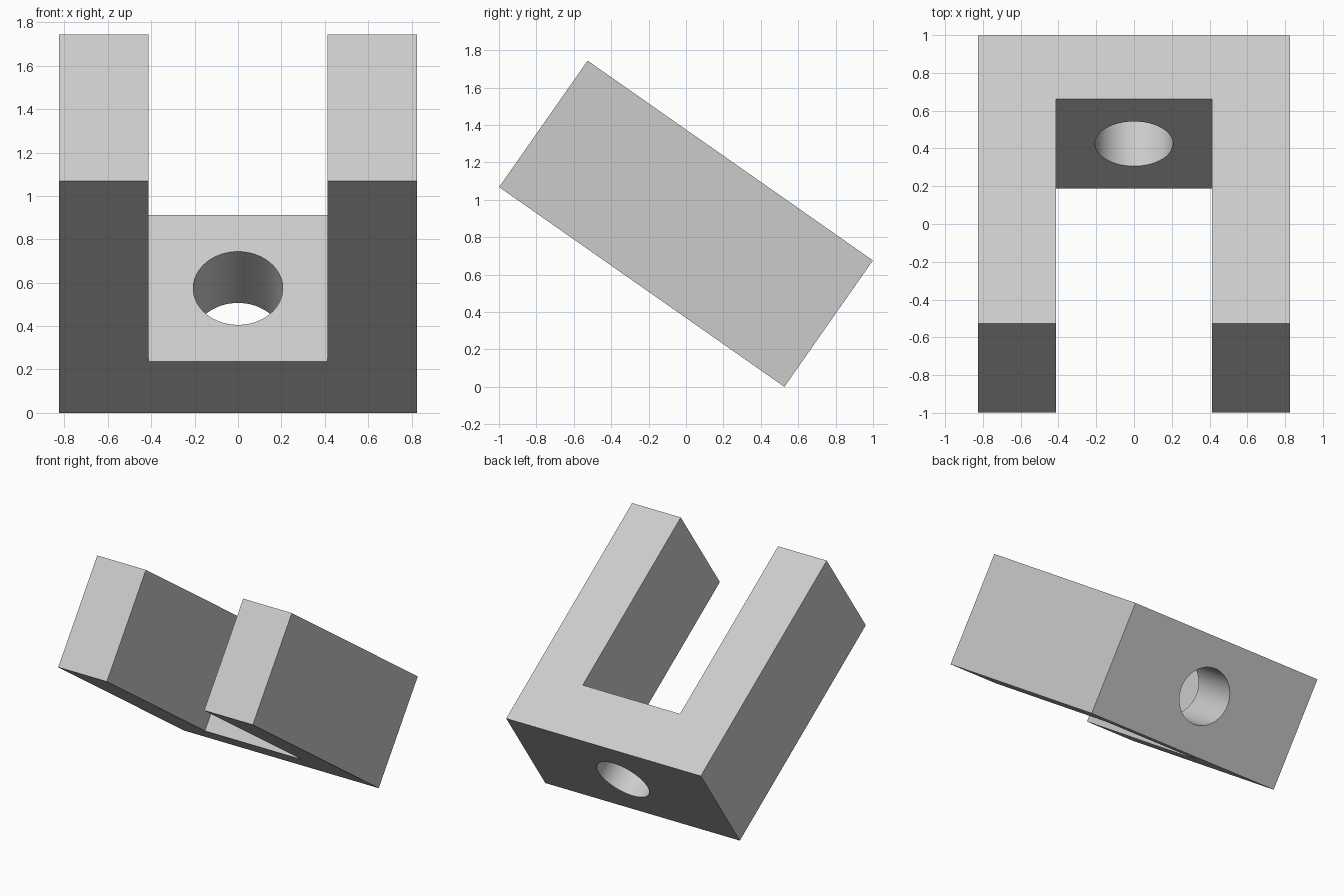
import bpy
import bmesh
import math

cube = bpy.data.objects.get("Cube")
if cube:
    bpy.data.objects.remove(cube, do_unlink=True)

TILT = math.radians(35)
WALL = 0.4125            # arm width and cross wall thickness
HALF_W = 2 * WALL        # half of the overall width
HALF_T = WALL            # half of the plate thickness
HALF_L = 0.931           # half of the arm length
HEIGHT = 2 * (HALF_L * math.sin(TILT) + HALF_T * math.cos(TILT))

grey = bpy.data.materials.new("light grey")
grey.use_nodes = True
colour = (0.6, 0.6, 0.6, 1)
grey.diffuse_color = colour
grey.node_tree.nodes["Principled BSDF"].inputs["Base Color"].default_value = colour

# U-shaped profile, extruded through its thickness
inner = HALF_L - WALL
half = [(WALL, -HALF_L), (HALF_W, -HALF_L), (HALF_W, HALF_L)]
outline = [(WALL, inner)] + half + [(-x, y) for x, y in reversed(half)] + [(-WALL, inner)]
bm = bmesh.new()
face = bm.faces.new([bm.verts.new((x, y, -HALF_T)) for x, y in outline])
extruded = bmesh.ops.extrude_face_region(bm, geom=[face])["geom"]
top = [v for v in extruded if isinstance(v, bmesh.types.BMVert)]
bmesh.ops.translate(bm, verts=top, vec=(0, 0, 2 * HALF_T))
bmesh.ops.recalc_face_normals(bm, faces=bm.faces)
mesh = bpy.data.meshes.new("clevis_bracket")
bm.to_mesh(mesh)
bm.free()
bracket = bpy.data.objects.new("clevis_bracket", mesh)
bpy.context.collection.objects.link(bracket)
mesh.materials.append(grey)

# Round hole through the cross wall
bpy.ops.mesh.primitive_cylinder_add(vertices=64, radius=WALL / 2, depth=WALL * 2,
                                    location=(0, HALF_L - WALL / 2, 0),
                                    rotation=(math.pi / 2, 0, 0))
cutter = bpy.context.object
cutter.name = "hole_cutter"
cutter.data.materials.append(grey)
hole = bracket.modifiers.new("hole", "BOOLEAN")
hole.object = cutter
hole.solver = "EXACT"
bpy.ops.object.select_all(action="DESELECT")
bracket.select_set(True)
bpy.context.view_layer.objects.active = bracket
bpy.ops.object.modifier_apply(modifier="hole")
bpy.data.objects.remove(cutter, do_unlink=True)
bpy.ops.object.shade_smooth_by_angle(angle=math.radians(30))

# Tilt the bracket so its cross wall rests on its lower edge
bracket.rotation_euler.x = -TILT
bracket.location.z = HEIGHT / 2
